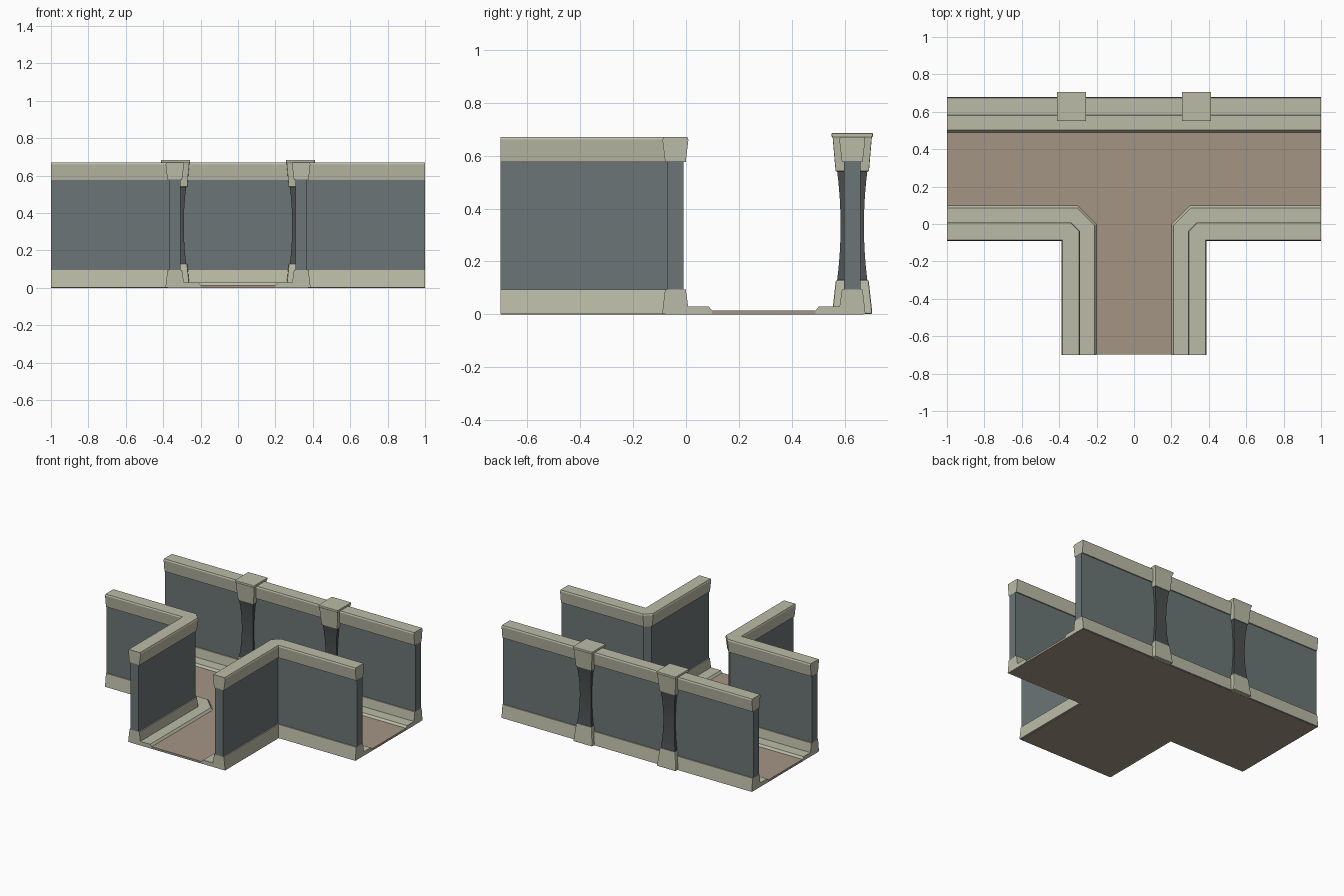
import bpy, bmesh

if "Cube" in bpy.data.objects:
    bpy.data.objects.remove(bpy.data.objects["Cube"])


def material(name, rgb):
    m = bpy.data.materials.new(name)
    m.diffuse_color = (*rgb, 1)
    m.use_nodes = True
    m.node_tree.nodes["Principled BSDF"].inputs["Base Color"].default_value = m.diffuse_color
    return m


TRIM = material("pale_trim", (0.50, 0.50, 0.39))
PANEL = material("grey_panel", (0.15, 0.178, 0.18))
SHAFT = material("dark_shaft", (0.075, 0.082, 0.082))
FLOOR = material("tan_floor", (0.37, 0.30, 0.235))


def loft(name, rings, mat, mirror=False, bevel=0):
    """Closed solid through a list of equal-length rings of points."""
    bm = bmesh.new()
    rows = [[bm.verts.new(p) for p in ring] for ring in rings]
    n = len(rows[0])
    for a, b in zip(rows, rows[1:]):
        for i in range(n):
            j = (i + 1) % n
            bm.faces.new((a[i], a[j], b[j], b[i]))
    bm.faces.new(rows[0])
    bm.faces.new(rows[-1])
    bmesh.ops.remove_doubles(bm, verts=bm.verts, dist=1e-5)
    bmesh.ops.recalc_face_normals(bm, faces=bm.faces)
    me = bpy.data.meshes.new(name)
    bm.to_mesh(me)
    bm.free()
    me.materials.append(mat)
    ob = bpy.data.objects.new(name, me)
    bpy.context.collection.objects.link(ob)
    if bevel:
        b = ob.modifiers.new("bevel", 'BEVEL')
        b.width, b.segments, b.limit_method = bevel, 2, 'ANGLE'
    if mirror:
        m = ob.modifiers.new("mirror", 'MIRROR')
        m.use_mirror_merge = False
    return ob


# Wall cross-sections: (distance from the inner lip edge, height)
MID = 0.138
PROFILES = {
    "base_trim": ([(0, .002), (0, .015), (.012, .03), (.09, .03), (.099, .095),
                   (.177, .095), (.188, .002)], TRIM),
    "wall_panel": ([(MID - .031, .09), (MID - .031, .58),
                    (MID + .031, .58), (MID + .031, .09)], PANEL),
    "top_trim": ([(.099, .576), (.089, .66), (.093, .67),
                  (.183, .67), (.187, .66), (.177, .576)], TRIM),
}
BACK_Y, FRONT_Y, LEG_X = 0.49, 0.098, -0.2


def corner_path(d, z):
    """Left front wall route offset by d, with a chamfer that shrinks outward."""
    c = 0.1 - 0.586 * d
    c = c if c > .005 else 0
    x, y = LEG_X - d, FRONT_Y - d
    return [(-1, y, z), (x - c, y, z), (x, y - c, z), (x, -.7, z)]


for part, (prof, mat) in PROFILES.items():
    # straight back wall
    loft("back_" + part, [[(x, BACK_Y + d, z) for d, z in prof] for x in (-1, 1)], mat)
    # L-shaped corner walls at the front, left and right
    paths = [corner_path(d, z) for d, z in prof]
    loft("corner_" + part, [list(r) for r in zip(*paths)], mat, mirror=True)

# T-shaped floor slab
half = [(.375, -.699), (.375, -.078), (.999, -.078), (.999, .67)]
outline = half + [(-x, y) for x, y in reversed(half)]
loft("floor", [[(x, y, z) for x, y in outline] for z in (0, .015)], FLOOR)

# Pillars on the back wall
PX, PY = -.334, BACK_Y + MID


def square(h, z):
    return [(PX + sx * h, PY + sy * h, z)
            for sx, sy in ((-1, -1), (1, -1), (1, 1), (-1, 1))]


loft("pillar_cap", [square(.063, .54), square(.074, .668), square(.078, .672),
                    square(.078, .685)], TRIM, True, .006)
loft("pillar_foot", [square(.076, .001), square(.073, .03), square(.062, .13)],
     TRIM, True, .006)
# concave shaft, waisted in the middle
steps = 8
shaft = [square(.044 + .014 * (2 * i / steps - 1) ** 2, .12 + .43 * i / steps)
         for i in range(steps + 1)]
loft("pillar_shaft", shaft, SHAFT, True)
